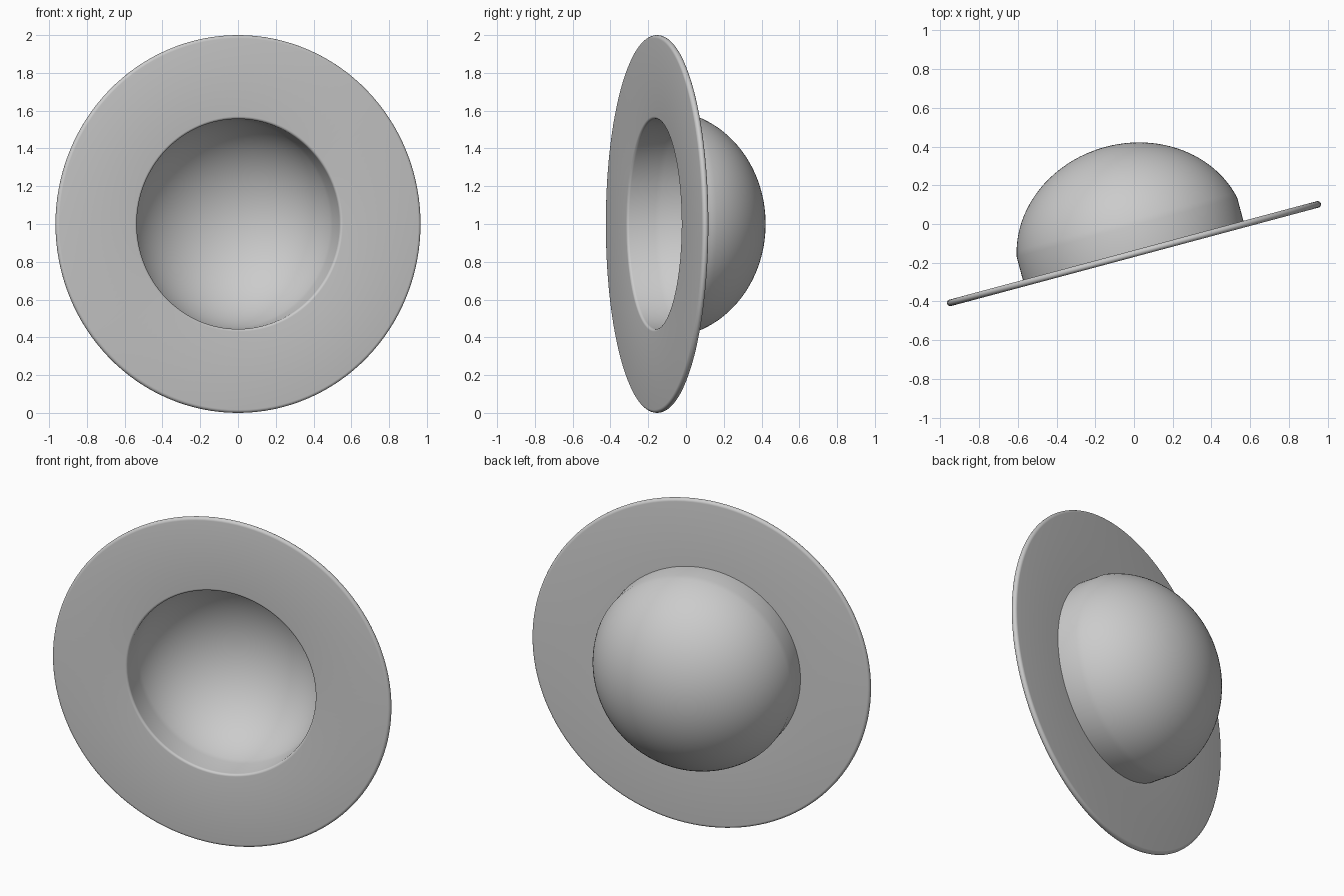
import bpy, bmesh
from math import sin, cos, pi, acos, radians

cube = bpy.data.objects.get("Cube")
if cube:
    bpy.data.objects.remove(cube, do_unlink=True)

SEGMENTS = 128
HALF = 0.017          # half the sheet thickness
WALL = 0.59           # outer radius of the bowl wall
TILT = radians(15)


def arc(cx, cy, rx, ry, start, end, steps):
    """Points on an elliptical arc as (radius, depth)."""
    span = end - start
    return [(cx + rx * cos(start + span * i / steps),
             cy + ry * sin(start + span * i / steps)) for i in range(steps + 1)]


def dome(inset, steps=24):
    """Bowl curve from the wall to the pole, inset by the sheet thickness."""
    rx, ry = 0.601 - inset, 0.531 - inset
    return arc(0, 0.04, rx, ry, acos((WALL - inset) / rx), pi / 2, steps)


# Closed cross-section: outer dome, wall, brim edge, lip, inner dome
profile = dome(0)[::-1]
profile += [(WALL, HALF)]
profile += arc(1 - HALF, 0, HALF, HALF, pi / 2, -pi / 2, 10)
inner_wall = WALL - 2 * HALF
profile += arc(inner_wall + 0.014, -HALF + 0.014, 0.014, 0.014, 1.5 * pi, pi, 6)
profile += dome(2 * HALF)

# Revolve the section around the depth axis
bm = bmesh.new()
verts = [bm.verts.new((r, y, 0)) for r, y in profile]
edges = [bm.edges.new(pair) for pair in zip(verts, verts[1:])]
bmesh.ops.spin(bm, geom=verts + edges, cent=(0, 0, 0), axis=(0, 1, 0),
               angle=2 * pi, steps=SEGMENTS, use_duplicate=False)
bmesh.ops.remove_doubles(bm, verts=bm.verts, dist=0.0001)
bmesh.ops.recalc_face_normals(bm, faces=bm.faces)
mesh = bpy.data.meshes.new("brimmed_bowl")
bm.to_mesh(mesh)
bm.free()

# Single grey colour
grey = bpy.data.materials.new("plain_grey")
grey.use_nodes = True
colour = (0.6, 0.6, 0.6, 1)
grey.diffuse_color = colour
grey.node_tree.nodes["Principled BSDF"].inputs["Base Color"].default_value = colour
mesh.materials.append(grey)

# Stand the bowl upright, turned slightly to one side
bowl = bpy.data.objects.new("brimmed_bowl", mesh)
bpy.context.collection.objects.link(bowl)
bowl.location = (0, -0.153, 1)
bowl.rotation_euler = (0, 0, TILT)

bpy.ops.object.select_all(action='DESELECT')
bowl.select_set(True)
bpy.context.view_layer.objects.active = bowl
bpy.ops.object.shade_smooth_by_angle(angle=radians(30))
